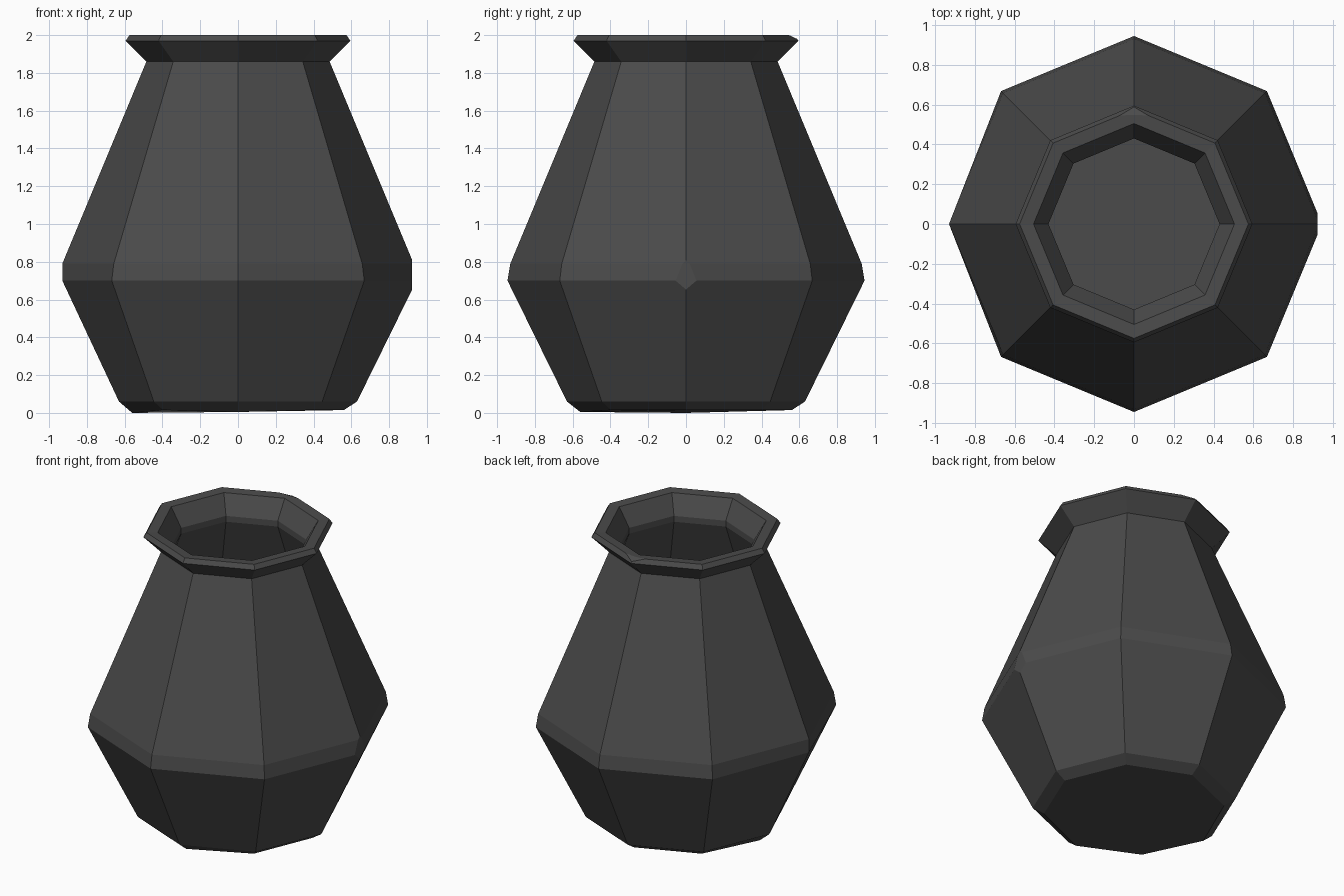
import bpy, bmesh, math
from mathutils import Vector

if "Cube" in bpy.data.objects:
    bpy.data.objects.remove(bpy.data.objects["Cube"])

SIDES = 8

# Closed outline: outside from foot to lip, then down the inside to the floor (radius, z)
profile = [(0.56, 0.015), (0.63, 0.06), (0.945, 0.70), (0.93, 0.79),
           (0.485, 1.86), (0.595, 1.97), (0.575, 2.0), (0.505, 1.995),
           (0.43, 1.87), (0.43, 1.83), (0.86, 0.76), (0.86, 0.71), (0.57, 0.09)]

bm = bmesh.new()
rings = []
for r, z in profile:
    rings.append([bm.verts.new((r * math.cos(a), r * math.sin(a), z))
                  for a in (2 * math.pi * i / SIDES for i in range(SIDES))])
for lo, hi in zip(rings, rings[1:]):
    for i in range(SIDES):
        j = (i + 1) % SIDES
        bm.faces.new((lo[i], lo[j], hi[j], hi[i]))
bm.faces.new(rings[0][::-1])      # underside
bm.faces.new(rings[-1])           # inner floor

# Slightly uneven foot and worn left side
rings[0][4].co.z = 0.0
rings[0][6].co.z = 0.005
rings[2][4].co.x = -0.93


def chip(point, normal):
    """Slice off a small corner and close the cut."""
    res = bmesh.ops.bisect_plane(bm, geom=bm.verts[:] + bm.edges[:] + bm.faces[:],
                                 plane_co=Vector(point), plane_no=Vector(normal).normalized(),
                                 clear_outer=True)
    edges = [e for e in bm.edges if e.is_boundary]
    bmesh.ops.holes_fill(bm, edges=edges, sides=0)


chip((0.922, 0, 0.74), (1, 0, 0.0))        # belly chip on the right
chip((0, 0.545, 2.0), (0, 0.42, 0.91))     # lip chip at the back

bmesh.ops.recalc_face_normals(bm, faces=bm.faces[:])
mesh = bpy.data.meshes.new("vase")
bm.to_mesh(mesh)
bm.free()

clay = bpy.data.materials.new("dark grey clay")
clay.diffuse_color = (0.07, 0.07, 0.07, 1)
clay.use_nodes = True
clay.node_tree.nodes["Principled BSDF"].inputs["Base Color"].default_value = clay.diffuse_color
mesh.materials.append(clay)
bpy.context.collection.objects.link(bpy.data.objects.new("vase", mesh))
